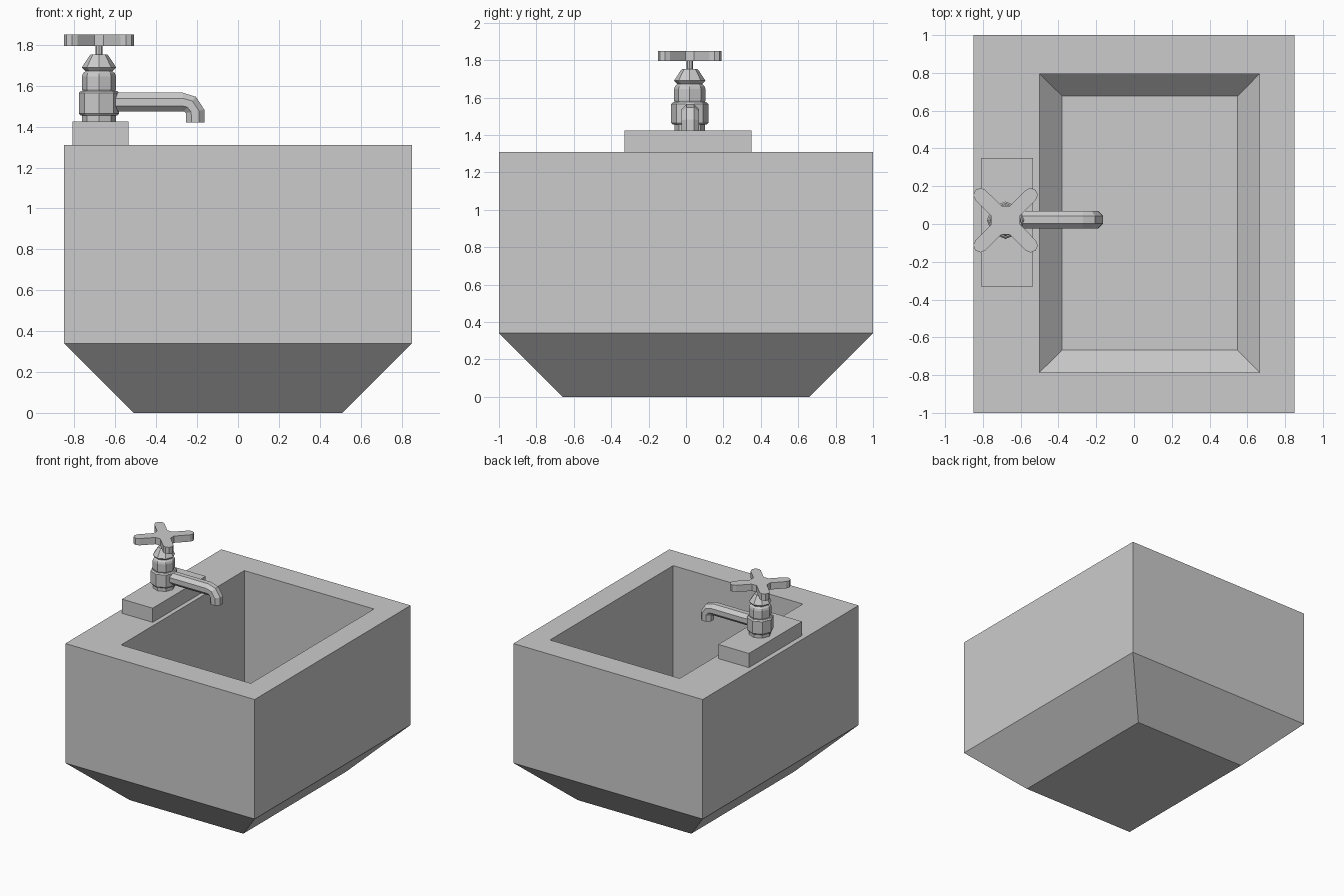
import bpy, bmesh
from math import sin, cos, pi, radians
from mathutils import Vector

if "Cube" in bpy.data.objects:
    bpy.data.objects.remove(bpy.data.objects["Cube"])

TAP = Vector((-0.68, 0.02, 0))


def loft(name, rings):
    """Skin a list of equal-length vertex rings and cap both ends."""
    bm = bmesh.new()
    rows = [[bm.verts.new(p) for p in ring] for ring in rings]
    n = len(rows[0])
    for a, b in zip(rows, rows[1:]):
        for i in range(n):
            j = (i + 1) % n
            bm.faces.new((a[i], a[j], b[j], b[i]))
    bm.faces.new(rows[0][::-1])
    bm.faces.new(rows[-1])
    bmesh.ops.recalc_face_normals(bm, faces=bm.faces)
    mesh = bpy.data.meshes.new(name)
    bm.to_mesh(mesh)
    bm.free()
    obj = bpy.data.objects.new(name, mesh)
    bpy.context.collection.objects.link(obj)
    return obj


def rect(x0, x1, y0, y1, z):
    return [(x0, y0, z), (x1, y0, z), (x1, y1, z), (x0, y1, z)]


def turned(name, profile, sides):
    """Faceted turned part around the tap axis, profile of (radius, z)."""
    return loft(name, [[TAP + Vector((r * cos(2 * pi * i / sides),
                                      r * sin(2 * pi * i / sides), z))
                        for i in range(sides)] for r, z in profile])


# Basin: tapered foot, straight sides, flat rim, straight bowl with chamfered floor
loft("basin", [
    rect(-0.51, 0.51, -0.66, 0.66, 0),
    rect(-0.85, 0.85, -1, 1, 0.34),
    rect(-0.85, 0.85, -1, 1, 1.31),
    rect(-0.50, 0.665, -0.785, 0.795, 1.31),
    rect(-0.50, 0.665, -0.785, 0.795, 0.34),
    rect(-0.38, 0.548, -0.668, 0.677, 0.22),
])

# Block under the tap
loft("tap_block", [rect(-0.81, -0.535, -0.33, 0.35, z) for z in (1.31, 1.425)])

# Tap body
turned("tap_neck", [(0.082, 1.42), (0.082, 1.47)], 8)
turned("tap_nut", [(0.09, 1.455), (0.099, 1.465), (0.099, 1.565), (0.09, 1.575)], 8)
turned("tap_bonnet", [(0.078, 1.57), (0.084, 1.585), (0.084, 1.645), (0.079, 1.66),
                      (0.066, 1.672), (0.084, 1.69), (0.05, 1.742), (0.042, 1.752)], 8)
turned("tap_stem", [(0.018, 1.74), (0.018, 1.81)], 8)

# Cross handle: four parallel-sided rounded arms on the diagonals
outline = []
for k in range(4):
    a = k * pi / 2
    axis, side = Vector((cos(a), sin(a), 0)), Vector((-sin(a), cos(a), 0))
    outline += [TAP + axis * 0.076 + side * s for s in (-0.022, 0.022)]
    d, s = (axis + side).normalized(), (side - axis).normalized()
    for t in (-90, -45, 0, 45, 90):
        outline.append(TAP + d * (0.188 + 0.038 * cos(radians(t)))
                       + s * 0.038 * sin(radians(t)))
loft("tap_handle", [[p + Vector((0, 0, z)) for p in outline] for z in (1.795, 1.85)])

# Spout: octagonal tube swept along a downward bend (x, z, direction in degrees)
path = [(-0.62, 1.52, 0), (-0.27, 1.52, 0), (-0.236, 1.511, -40),
        (-0.21, 1.475, -80), (-0.209, 1.42, -90)]
R = 0.05
rings = []
for x, z, deg in path:
    up = Vector((-sin(radians(deg)), 0, cos(radians(deg))))
    rings.append([Vector((x, TAP.y + 0.003, z)) + up * R * cos(pi / 8 + i * pi / 4)
                  + Vector((0, 1, 0)) * R * sin(pi / 8 + i * pi / 4) for i in range(8)])
loft("tap_spout", rings)
